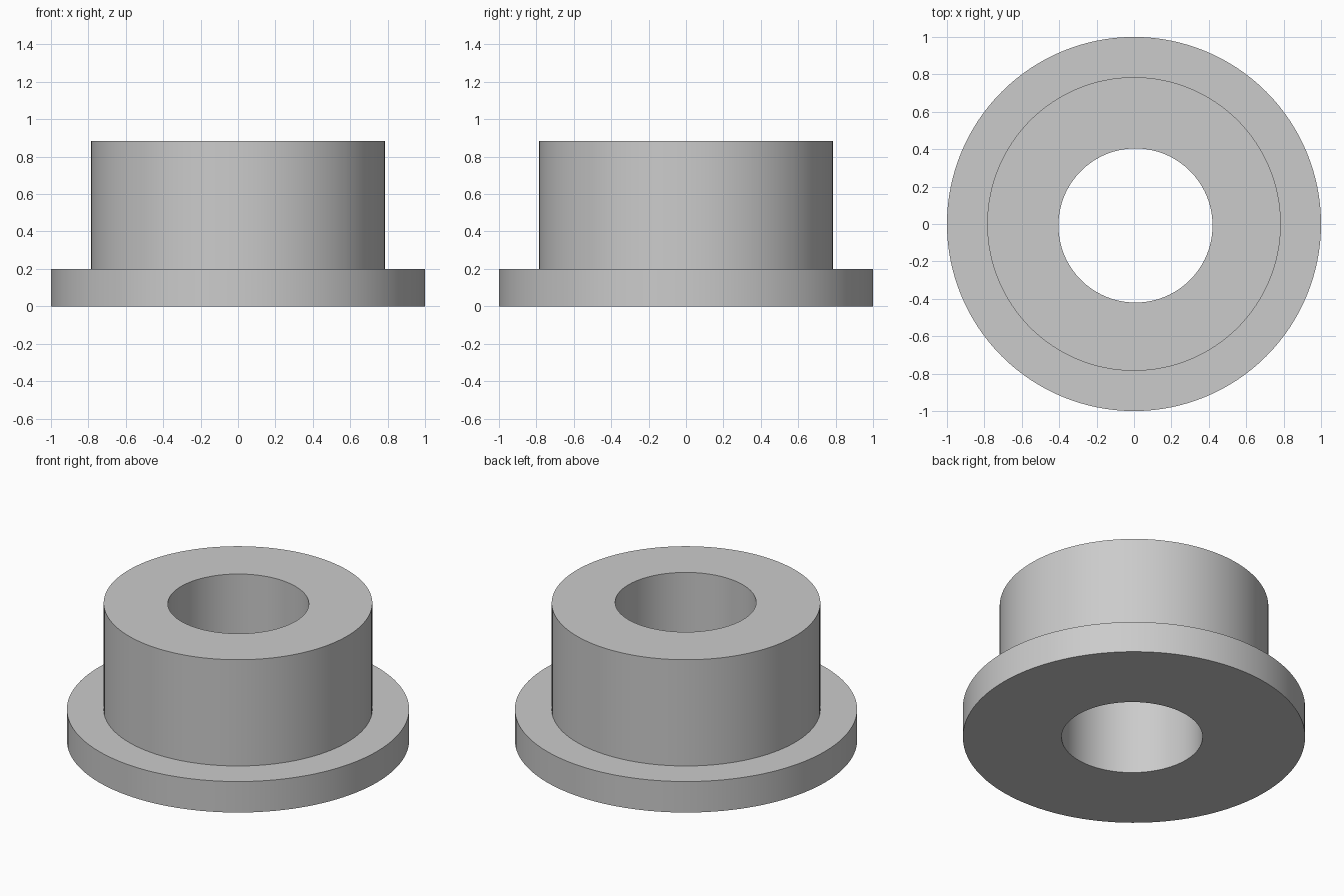
import bpy
import bmesh
import math

SEGMENTS = 128
BORE_RADIUS = 0.412
BORE_CENTRE = (0.008, -0.008)
FLANGE_TOP, SLEEVE_TOP = 0.2, 0.885

cube = bpy.data.objects.get("Cube")
if cube:
    bpy.data.objects.remove(cube, do_unlink=True)

# Plain grey material
grey = bpy.data.materials.new("plain_grey")
grey.use_nodes = True
colour = (0.6, 0.6, 0.6, 1)
grey.diffuse_color = colour
grey.node_tree.nodes["Principled BSDF"].inputs["Base Color"].default_value = colour


def ring(bm, radius, z, centre=(0, 0)):
    """Add a horizontal circle of vertices."""
    angles = [math.tau * i / SEGMENTS for i in range(SEGMENTS)]
    return [bm.verts.new((centre[0] + radius * math.cos(a),
                          centre[1] + radius * math.sin(a), z)) for a in angles]


def bridge(bm, a, b):
    """Join two circles with a band of quads."""
    for i in range(SEGMENTS):
        j = (i + 1) % SEGMENTS
        bm.faces.new((a[i], a[j], b[j], b[i]))


# Flanged bushing: flange, sleeve and slightly off-centre through bore
bm = bmesh.new()
rings = [
    ring(bm, BORE_RADIUS, 0, BORE_CENTRE),
    ring(bm, 1, 0),
    ring(bm, 1, FLANGE_TOP),
    ring(bm, 0.785, FLANGE_TOP),
    ring(bm, 0.785, SLEEVE_TOP),
    ring(bm, BORE_RADIUS, SLEEVE_TOP, BORE_CENTRE),
]
for lower, upper in zip(rings, rings[1:] + rings[:1]):
    bridge(bm, lower, upper)
bmesh.ops.recalc_face_normals(bm, faces=bm.faces)

mesh = bpy.data.meshes.new("flanged_bushing")
bm.to_mesh(mesh)
bm.free()
mesh.materials.append(grey)
bushing = bpy.data.objects.new("flanged_bushing", mesh)
bpy.context.collection.objects.link(bushing)

# Smooth round walls with crisp rims
bpy.ops.object.select_all(action='DESELECT')
bushing.select_set(True)
bpy.context.view_layer.objects.active = bushing
bpy.ops.object.shade_smooth_by_angle(angle=math.radians(30))
